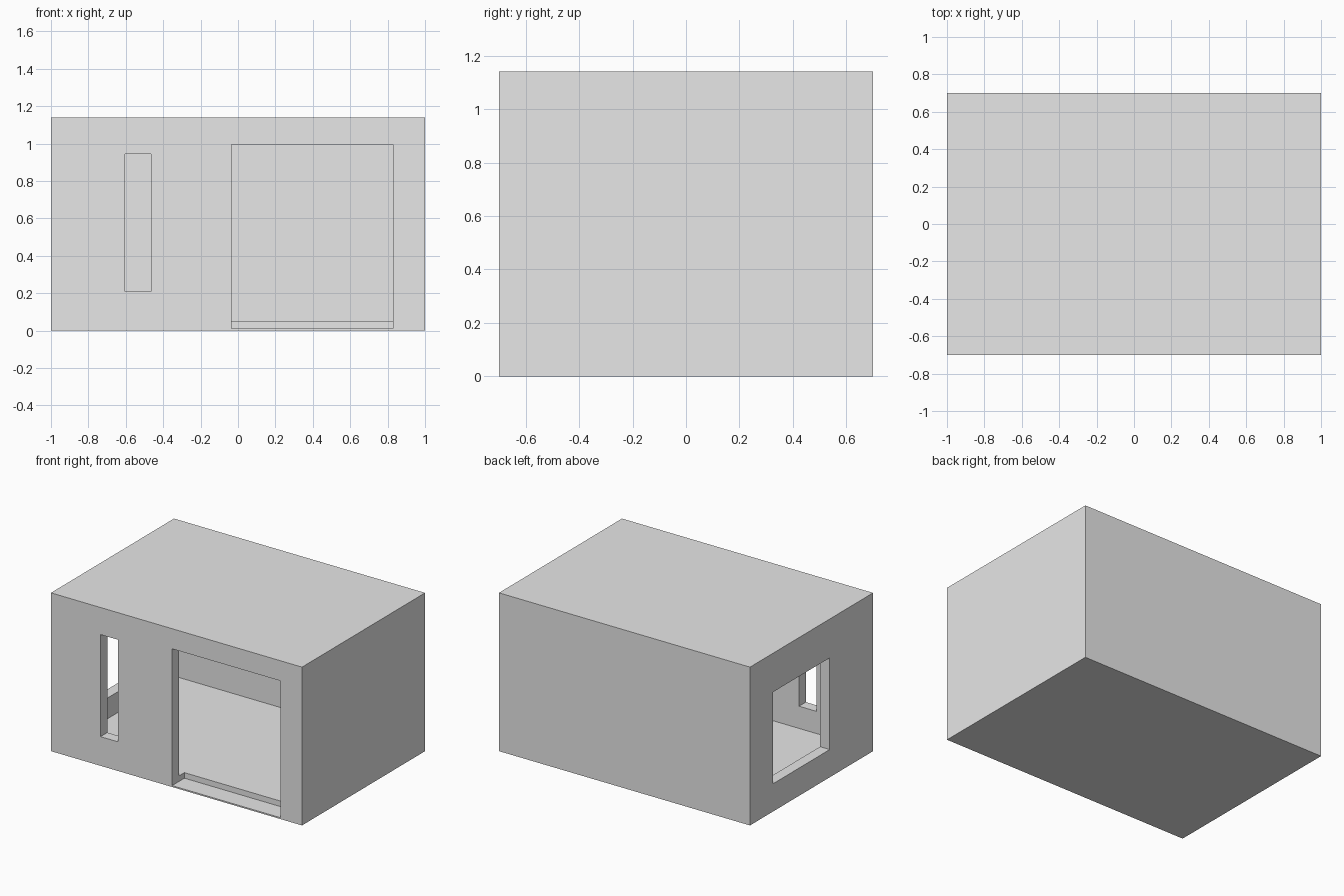
import bpy
import bmesh
from mathutils import Vector

old = bpy.data.objects.get("Cube")
if old:
    bpy.data.objects.remove(old, do_unlink=True)

# Plain grey finish
grey = bpy.data.materials.new("plain_grey")
grey.use_nodes = True
colour = (0.8, 0.8, 0.8, 1)
grey.diffuse_color = colour
grey.node_tree.nodes["Principled BSDF"].inputs["Base Color"].default_value = colour


def box(name, low, high):
    """Axis-aligned box between two corners."""
    low, high = Vector(low), Vector(high)
    bm = bmesh.new()
    bmesh.ops.create_cube(bm, size=1)
    for v in bm.verts:
        v.co = (low + high) / 2 + v.co * (high - low)
    mesh = bpy.data.meshes.new(name)
    bm.to_mesh(mesh)
    bm.free()
    mesh.materials.append(grey)
    obj = bpy.data.objects.new(name, mesh)
    bpy.context.collection.objects.link(obj)
    return obj


def cut(target, name, low, high):
    """Subtract a box from the target, then discard the cutter."""
    cutter = box(name, low, high)
    cutter.hide_render = True
    mod = target.modifiers.new(name, 'BOOLEAN')
    mod.operation = 'DIFFERENCE'
    mod.solver = 'EXACT'
    mod.object = cutter
    bpy.context.view_layer.objects.active = target
    bpy.ops.object.modifier_apply(modifier=mod.name)
    bpy.data.objects.remove(cutter, do_unlink=True)


half_x, half_y, height = 1.0, 0.7, 1.14
wall, slab = 0.077, 0.05

# Building shell: walls, floor and roof in one hollow block
shell = box("building_shell", (-half_x, -half_y, 0), (half_x, half_y, height))
cut(shell, "room_space", (wall - half_x, wall - half_y, slab),
    (half_x - wall, half_y - wall, height - slab))

# Wide doorway, notched a little way into the floor slab
cut(shell, "doorway", (-0.035, -half_y - 0.1, 0.01), (0.83, -0.56, 0.995))

# Narrow front window
cut(shell, "front_window", (-0.605, -half_y - 0.1, 0.21), (-0.465, -0.56, 0.945))

# Square side window
cut(shell, "side_window", (-half_x - 0.1, -0.207, 0.2), (-0.86, 0.44, 0.86))
